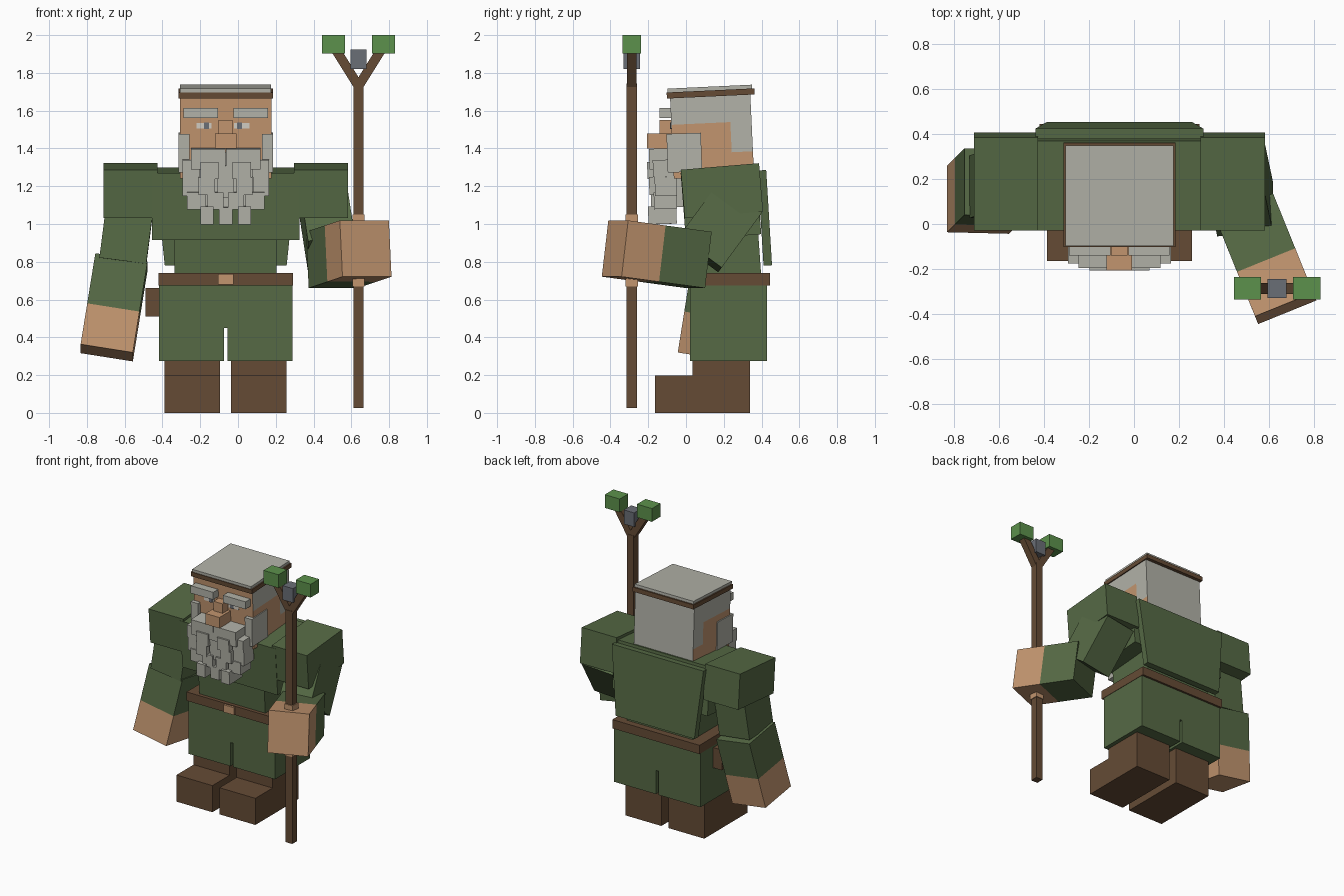
import bpy, bmesh
from mathutils import Vector, Matrix, Euler
from math import radians

if "Cube" in bpy.data.objects:
    bpy.data.objects.remove(bpy.data.objects["Cube"])

CX = -0.065  # body centre line


def mat(name, r, g, b):
    lin = [((c / 255 + 0.055) / 1.055) ** 2.4 for c in (r, g, b)]
    m = bpy.data.materials.new(name)
    m.diffuse_color = (*lin, 1)
    m.use_nodes = True
    m.node_tree.nodes["Principled BSDF"].inputs["Base Color"].default_value = m.diffuse_color
    return m


GREEN = mat("tunic_green", 86, 106, 69)
BROWN = mat("leather_brown", 101, 75, 53)
SKIN = mat("skin", 194, 149, 111)
HAIR = mat("grey_hair", 178, 178, 168)
LEAF = mat("leaf_green", 92, 145, 76)
STONE = mat("grey_crystal", 106, 110, 118)
WHITE = mat("eye_white", 208, 204, 194)


def box(name, size, mats, matrix, cuts=(), rule=None, taper=1.0):
    """Box with optional plane cuts, a face colour rule and a bottom taper in x."""
    bm = bmesh.new()
    bmesh.ops.create_cube(bm, size=1)
    for v in bm.verts:
        v.co = Vector(v.co[i] * size[i] for i in range(3))
        if v.co.z < 0:
            v.co.x *= taper
    for co, no in cuts:
        bmesh.ops.bisect_plane(bm, geom=bm.verts[:] + bm.edges[:] + bm.faces[:],
                               plane_co=co, plane_no=no)
    bm.normal_update()
    if rule:
        for f in bm.faces:
            f.material_index = rule(f.calc_center_median(), f.normal)
    bm.transform(matrix)
    me = bpy.data.meshes.new(name)
    bm.to_mesh(me)
    bm.free()
    for m in mats:
        me.materials.append(m)
    ob = bpy.data.objects.new(name, me)
    bpy.context.collection.objects.link(ob)
    return ob


def span(name, x, y, z, m, tilt=0, **kw):
    """Box given by its extents, tilted about x through its centre."""
    c = Vector(((x[0] + x[1]) / 2, (y[0] + y[1]) / 2, (z[0] + z[1]) / 2))
    size = (x[1] - x[0], y[1] - y[0], z[1] - z[0])
    mx = Matrix.Translation(c) @ Euler((radians(tilt), 0, 0)).to_matrix().to_4x4()
    return box(name, size, m if isinstance(m, tuple) else (m,), mx, **kw)


def limb(name, a, b, w, d, mats, side=(1, 0, 0), **kw):
    """Box running from a (local -z) to b (local +z)."""
    a, b = Vector(a), Vector(b)
    z = (b - a).normalized()
    y = z.cross(Vector(side)).normalized()
    x = y.cross(z)
    mx = Matrix((x, y, z)).transposed().to_4x4()
    mx.translation = (a + b) / 2
    return box(name, (w, d, (b - a).length), mats, mx, **kw)


def around(off, half):
    return (CX + off - half, CX + off + half)


# Boots and legs
for s, side in ((-1, "left"), (1, "right")):
    bx = around(s * 0.176, 0.147)
    span(side + "_boot_foot", bx, (-0.165, 0.34), (0, 0.197), BROWN)
    span(side + "_boot_ankle", bx, (0.035, 0.34), (0.197, 0.32), BROWN)
    span(side + "_leg", around(s * 0.182, 0.172), (0.02, 0.43), (0.275, 0.45), GREEN)
span("hips", around(0, 0.354), (0.02, 0.43), (0.45, 0.69), GREEN)

# Belt
span("belt", around(0, 0.357), (0.0, 0.445), (0.675, 0.74), BROWN)
span("belt_buckle", around(0, 0.042), (-0.015, 0.03), (0.68, 0.735), SKIN)
span("pouch", (-0.49, -0.40), (0.12, 0.28), (0.51, 0.66), BROWN)

# Torso and cape
span("waist", around(0, 0.27), (0.02, 0.39), (0.72, 0.95), GREEN, 4)
span("chest", around(0, 0.39), (-0.015, 0.385), (0.93, 1.285), GREEN, 4.5)
span("cape", around(0, 0.375), (0.395, 0.44), (0.78, 1.285), GREEN, 3.5, taper=0.86)
for s, side in ((-1, "left"), (1, "right")):
    span(side + "_shoulder", around(s * 0.505, 0.143), (-0.018, 0.398),
         (1.048, 1.305), GREEN, 4.8)

# Arms: the lower part of each forearm is a bare hand
hand = dict(cuts=[((0, 0, 0.025), (0, 0, 1))], rule=lambda c, n: 1 if c.z > 0.025 else 0)
limb("left_upper_arm", (-0.565, 0.18, 1.15), (-0.61, 0.165, 0.80), 0.25, 0.28, (GREEN,))
limb("left_forearm", (-0.617, 0.185, 0.80), (-0.695, 0.108, 0.318), 0.28, 0.30,
     (GREEN, SKIN), **hand)
limb("right_upper_arm", (0.45, 0.28, 1.13), (0.495, 0.067, 0.84), 0.25, 0.28, (GREEN,))
limb("right_forearm", (0.497, 0.066, 0.81), (0.676, -0.376, 0.87), 0.28, 0.30,
     (GREEN, SKIN), side=(0.92, 0.37, 0), **hand)


# Head: hair covers the back and the upper and rear parts of the sides
def head_colour(c, n):
    if n.y < -0.5 or n.z < -0.5:
        return 0
    if n.y > 0.5 or n.z > 0.5:
        return 1
    return 1 if c.z > 0.06 or (c.y > 0.10 and c.z > -0.10) else 0


span("head", around(0, 0.242), (-0.075, 0.35), (1.25, 1.70), (SKIN, HAIR), 2.7,
     cuts=[((0, 0, 0.06), (0, 0, 1)), ((0, 0, -0.10), (0, 0, 1)), ((0, 0.10, 0), (0, 1, 0))],
     rule=head_colour)
span("headband", around(0, 0.25), (-0.102, 0.363), (1.675, 1.707), BROWN, 2.7)
span("hair_cap", around(0, 0.241), (-0.098, 0.35), (1.69, 1.727), HAIR, 2.7)

# Face
span("nose_bridge", around(0, 0.037), (-0.14, -0.04), (1.47, 1.55), SKIN)
span("nose", around(0, 0.057), (-0.207, -0.04), (1.40, 1.48), SKIN)
for s, side, eye in ((-1, "left", -0.18), (1, "right", 0.02)):
    span(side + "_eyebrow", around(s * 0.132, 0.092), (-0.14, -0.05), (1.56, 1.615), HAIR)
    span(side + "_eye", (eye - 0.04, eye + 0.04), (-0.081, -0.073), (1.505, 1.535), WHITE)
    pupil = eye - s * 0.013
    span(side + "_pupil", (pupil - 0.013, pupil + 0.013), (-0.084, -0.076),
         (1.503, 1.537), STONE)
    span(side + "_sideburn", around(s * 0.221, 0.029), (-0.1, 0.082), (1.275, 1.48), HAIR, 2)

# Beard locks: offset from centre, half width, bottom, top, front
locks = [
    (0.092, 0.091, 1.29, 1.40, -0.195), (0.0, 0.037, 1.25, 1.31, -0.185),
    (0.085, 0.048, 1.24, 1.33, -0.205), (0.185, 0.045, 1.25, 1.34, -0.175),
    (0.0, 0.044, 1.14, 1.255, -0.175), (0.10, 0.043, 1.155, 1.25, -0.195),
    (0.187, 0.042, 1.15, 1.25, -0.165), (0.055, 0.042, 1.08, 1.17, -0.185),
    (0.155, 0.05, 1.08, 1.17, -0.17), (0.10, 0.034, 1.0, 1.095, -0.2),
    (0.0, 0.036, 1.0, 1.09, -0.18),
]
for i, (off, half, lo, hi, front) in enumerate(locks):
    for s in ((1,) if off == 0 else (-1, 1)):
        span("beard_lock_%d%s" % (i, "_l" if s < 0 else "_r"), around(s * off, half),
             (front, -0.05), (lo, hi), HAIR, 2)
span("beard_core", around(0, 0.15), (-0.15, 0.0), (1.09, 1.38), HAIR)

# Staff with forked top, leaves, crystal and gripping fingers
SX, SY = 0.638, -0.287
span("staff_pole", (SX - 0.027, SX + 0.027), (SY - 0.028, SY + 0.028), (0.025, 1.745), BROWN)
span("staff_grip", (SX - 0.033, SX + 0.033), (SY - 0.034, SY + 0.034), (0.67, 1.05), SKIN)
for s, side in ((-1, "left"), (1, "right")):
    limb(side + "_staff_fork", (SX, SY, 1.73), (SX + s * 0.125, SY, 1.93), 0.05, 0.05, (BROWN,))
    lx = SX + s * 0.132
    span(side + "_leaf_block", (lx - 0.061, lx + 0.061), (SY - 0.05, SY + 0.05),
         (1.902, 2.0), LEAF)
span("staff_crystal", (SX - 0.042, SX + 0.042), (SY - 0.043, SY + 0.043), (1.82, 1.925), STONE)
